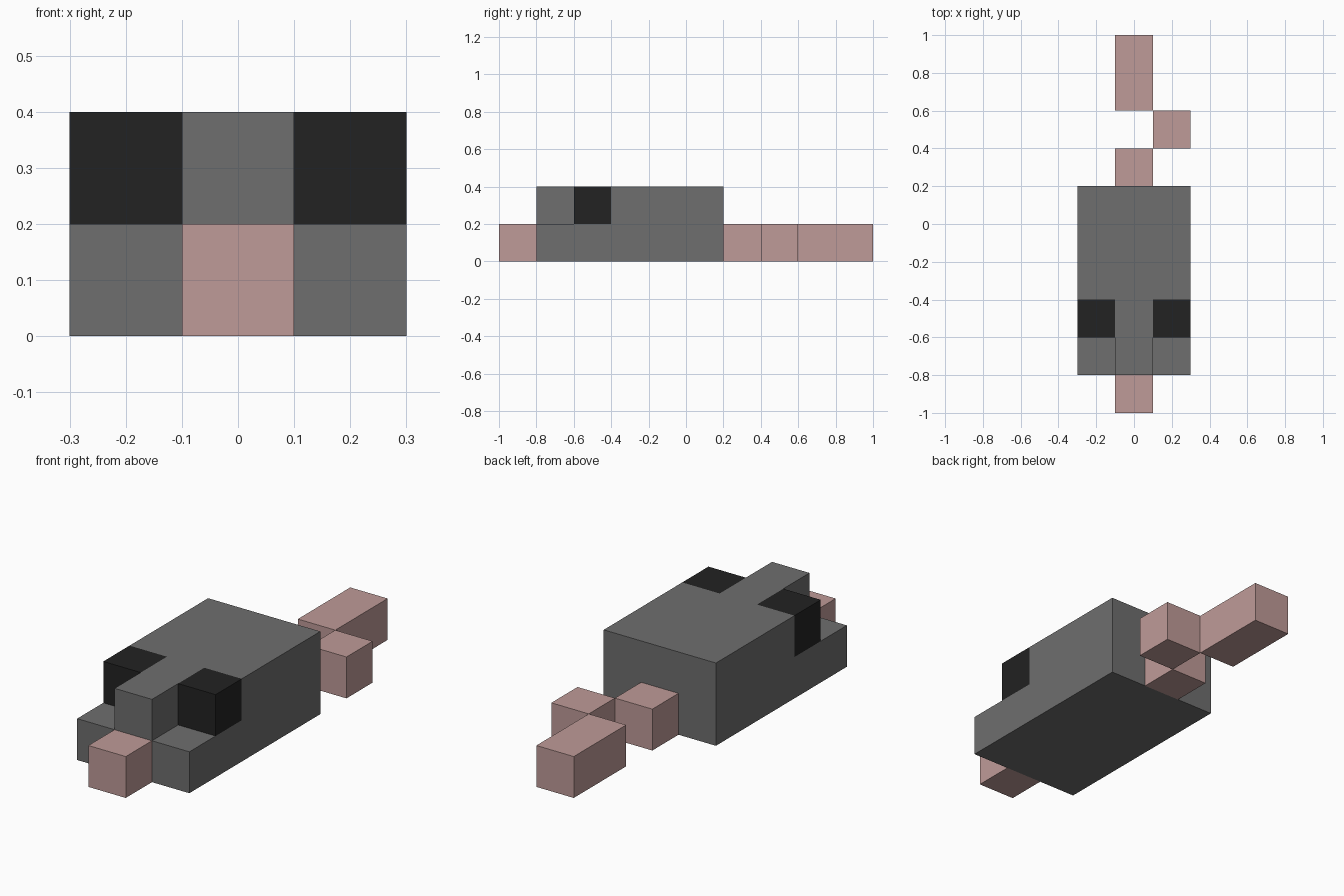
import bpy
import bmesh
from mathutils import Matrix, Vector

default_cube = bpy.data.objects.get("Cube")
if default_cube:
    bpy.data.objects.remove(default_cube, do_unlink=True)


def material(name, rgb):
    mat = bpy.data.materials.new(name)
    mat.use_nodes = True
    color = (*rgb, 1.0)
    mat.diffuse_color = color
    mat.node_tree.nodes["Principled BSDF"].inputs["Base Color"].default_value = color
    return mat


grey = material("grey_fur", (0.156, 0.156, 0.156))
black = material("black_eye", (0.016, 0.016, 0.016))
pink = material("pink_skin", (0.521, 0.328, 0.314))


def box(low, high):
    """Return a bmesh box between two opposite corners."""
    low, high = Vector(low), Vector(high)
    bm = bmesh.new()
    place = Matrix.Translation((low + high) / 2) @ Matrix.Diagonal((*(high - low), 1))
    bmesh.ops.create_cube(bm, size=1, matrix=place)
    return bm


def finish(name, bm, mats):
    bmesh.ops.recalc_face_normals(bm, faces=bm.faces[:])
    mesh = bpy.data.meshes.new(name)
    bm.to_mesh(mesh)
    bm.free()
    for mat in mats:
        mesh.materials.append(mat)
    obj = bpy.data.objects.new(name, mesh)
    bpy.context.collection.objects.link(obj)


# Body: lower slab, scored along the edges of the eyes and brow steps
body = box((-0.3, -0.8, 0), (0.3, 0.2, 0.2))
for point, normal in (((-0.1, 0, 0), (1, 0, 0)), ((0.1, 0, 0), (1, 0, 0)),
                      ((0, -0.6, 0), (0, 1, 0)), ((0, -0.4, 0), (0, 1, 0))):
    bmesh.ops.bisect_plane(body, geom=body.verts[:] + body.edges[:] + body.faces[:],
                           plane_co=point, plane_no=normal)

# Raise the top, leaving a low step at both front corners
raised = []
for face in body.faces:
    c = face.calc_center_median()
    if c.z > 0.19 and not (abs(c.x) > 0.1 and c.y < -0.6):
        raised.append(face)
grown = bmesh.ops.extrude_face_region(body, geom=raised)["geom"]
bmesh.ops.delete(body, geom=[f for f in raised if f.is_valid], context='FACES_ONLY')
bmesh.ops.translate(body, vec=(0, 0, 0.2),
                    verts=[g for g in grown if isinstance(g, bmesh.types.BMVert)])

# Eyes: black faces on the upper corners behind the steps
for face in body.faces:
    c = face.calc_center_median()
    is_eye = abs(c.x) > 0.11 and -0.61 < c.y < -0.39 and c.z > 0.21
    face.material_index = 1 if is_eye else 0
bmesh.ops.dissolve_limit(body, angle_limit=0.01, verts=body.verts[:],
                         edges=body.edges[:], delimit={'MATERIAL'})
finish("body", body, [grey, black])

# Snout and the zigzag tail
for name, low, high in (
        ("snout", (-0.1, -1.0, 0), (0.1, -0.8, 0.2)),
        ("tail_base", (-0.1, 0.2, 0), (0.1, 0.4, 0.2)),
        ("tail_middle", (0.1, 0.4, 0), (0.3, 0.6, 0.2)),
        ("tail_tip", (-0.1, 0.6, 0), (0.1, 1.0, 0.2))):
    finish(name, box(low, high), [pink])
